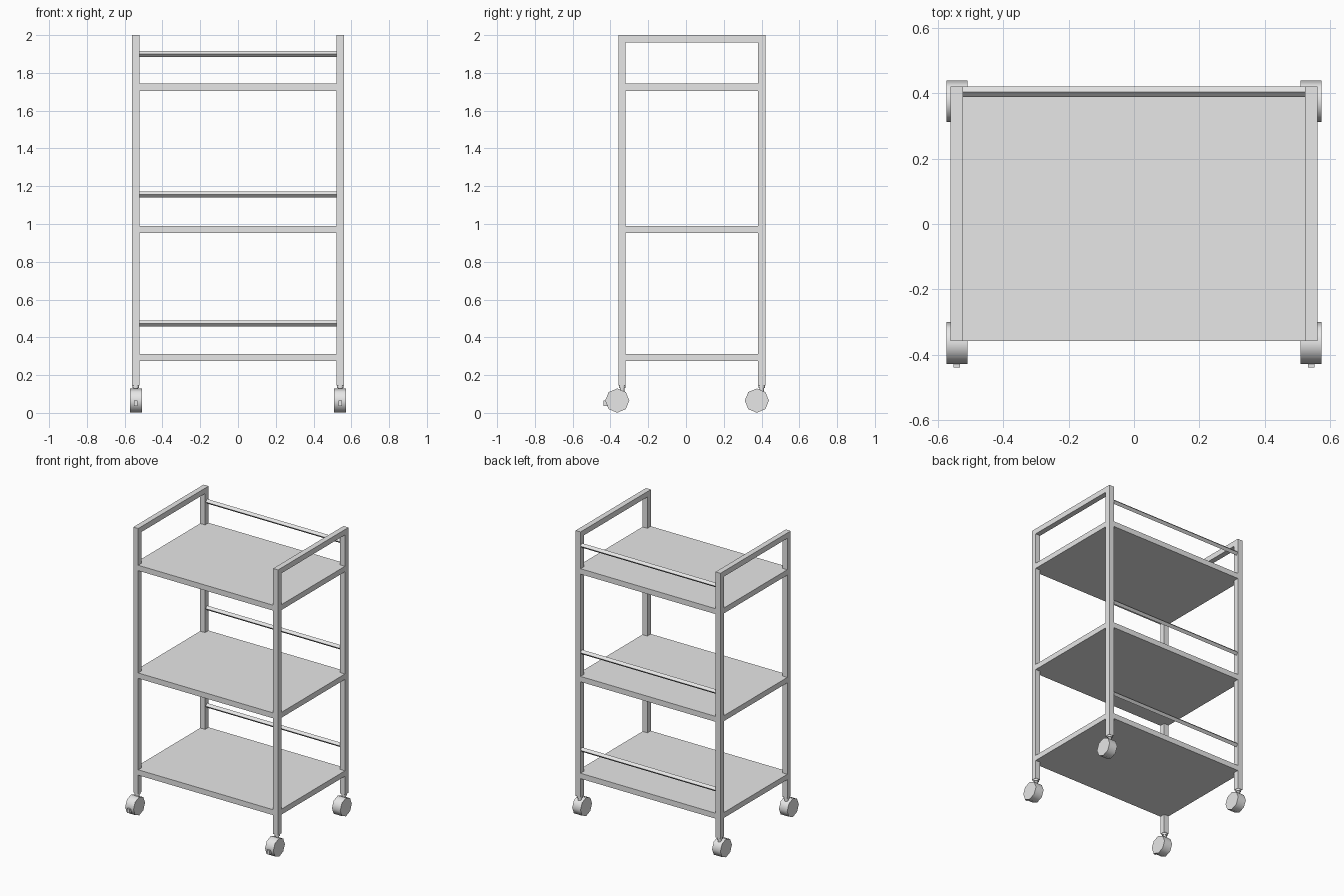
import bpy
import bmesh
import math
from mathutils import Matrix, Vector

if "Cube" in bpy.data.objects:
    bpy.data.objects.remove(bpy.data.objects["Cube"], do_unlink=True)

GREY = (0.8, 0.8, 0.8, 1.0)
metal = bpy.data.materials.new("light grey metal")
metal.use_nodes = True
metal.diffuse_color = GREY
metal.node_tree.nodes["Principled BSDF"].inputs["Base Color"].default_value = GREY

# Main dimensions
TUBE = 0.038
OUT, INN = 0.56, 0.522
FRONT, BACK, TOP = -0.357, 0.42, 2.0
POST_BOTTOM = 0.145


def finish(name, bm, smooth=False):
    mesh = bpy.data.meshes.new(name)
    bmesh.ops.recalc_face_normals(bm, faces=bm.faces)
    bm.to_mesh(mesh)
    bm.free()
    mesh.materials.append(metal)
    obj = bpy.data.objects.new(name, mesh)
    bpy.context.collection.objects.link(obj)
    if smooth:
        bpy.ops.object.select_all(action='DESELECT')
        obj.select_set(True)
        bpy.context.view_layer.objects.active = obj
        bpy.ops.object.shade_smooth_by_angle(angle=math.radians(50))
    return obj


def box(name, low, high):
    low, high = Vector(low), Vector(high)
    bm = bmesh.new()
    bmesh.ops.create_cube(bm, size=1, matrix=Matrix.Translation((low + high) / 2)
                          @ Matrix.Diagonal((*(high - low), 1)))
    return finish(name, bm)


def cylinder(name, centre, radius, length, sides, axis='Z', smooth=False):
    turn = Matrix.Rotation(math.pi / 2, 4, 'Y') if axis == 'X' else Matrix()
    bm = bmesh.new()
    bmesh.ops.create_cone(bm, cap_ends=True, segments=sides, radius1=radius,
                          radius2=radius, depth=length,
                          matrix=Matrix.Translation(centre) @ turn)
    return finish(name, bm, smooth)


def prism(name, outline, bottom, top):
    bm = bmesh.new()
    face = bm.faces.new([bm.verts.new((x, y, bottom)) for x, y in outline])
    side = bmesh.ops.extrude_face_region(bm, geom=[face])["geom"]
    bmesh.ops.translate(bm, vec=(0, 0, top - bottom),
                        verts=[v for v in side if isinstance(v, bmesh.types.BMVert)])
    return finish(name, bm)


# Shelves, notched around the posts
f, b = FRONT + TUBE, BACK - TUBE
notched = [(-INN, FRONT), (INN, FRONT), (INN, f), (OUT, f), (OUT, b), (INN, b),
           (INN, BACK), (-INN, BACK), (-INN, b), (-OUT, b), (-OUT, f), (-INN, f)]
for label, z in (("lower", 0.275), ("middle", 0.952), ("upper", 1.705)):
    prism(label + "_shelf", notched, z, z + TUBE)

# Diamond-section guard rails along the back
for label, z in (("lower", 0.473), ("middle", 1.155), ("upper", 1.9)):
    cylinder(label + "_back_rail", (0, 0.404, z), 0.016, 2 * INN, 4, 'X')

for side, s in (("left", 1), ("right", -1)):
    x0, x1 = sorted((s * INN, s * OUT))
    xc = s * (INN + OUT) / 2
    # Handle joining the two posts
    box(side + "_handle", (x0, f, TOP - TUBE), (x1, b, TOP))
    for end, y in (("front", FRONT), ("back", b)):
        name = end + "_" + side
        yc = y + TUBE / 2
        box(name + "_post", (x0, y, POST_BOTTOM), (x1, y + TUBE, TOP))
        # Caster: collar, stem and trailing wheel
        cylinder(name + "_caster_collar", (xc, yc, 0.139), 0.018, 0.014, 12, smooth=True)
        cylinder(name + "_caster_stem", (xc, yc, 0.115), 0.012, 0.05, 12, smooth=True)
        cylinder(name + "_wheel", (xc, yc - 0.026, 0.065), 0.064, 0.064, 8, 'X', True)
        # Brake tab on the front casters
        if end == "front":
            box(name + "_brake_tab", (xc - 0.01, -0.438, 0.036), (xc + 0.01, -0.415, 0.066))
